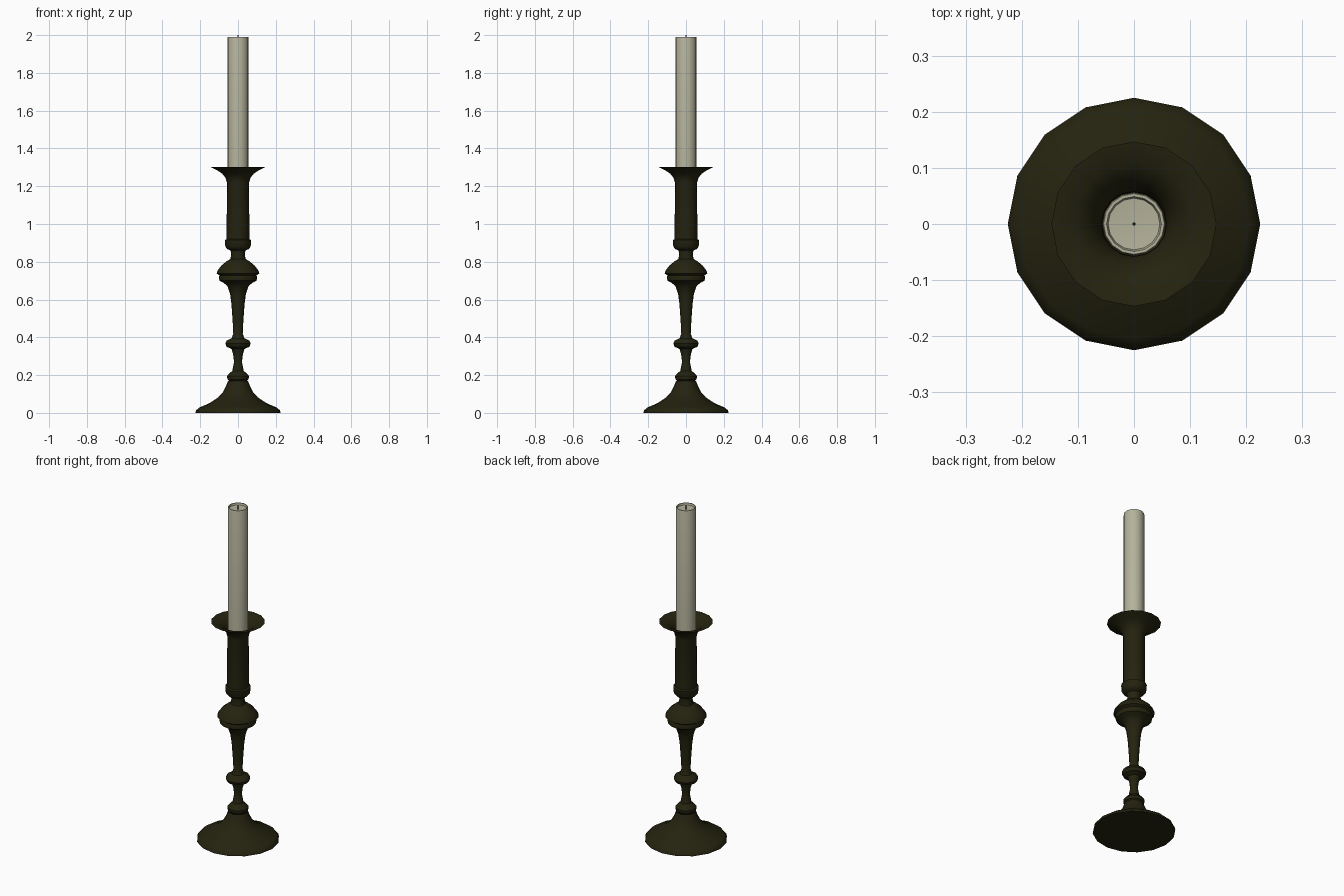
import bpy
import math

cube = bpy.data.objects.get("Cube")
if cube:
    bpy.data.objects.remove(cube)


def material(name, color):
    mat = bpy.data.materials.new(name)
    mat.use_nodes = True
    mat.diffuse_color = (*color, 1)
    mat.node_tree.nodes["Principled BSDF"].inputs["Base Color"].default_value = (*color, 1)
    return mat


def lathe(name, profile, sides, mat, sharp=40):
    """Revolve (radius, height) points around z; radius 0 makes a pole."""
    verts, rings, faces = [], [], []
    for r, z in profile:
        n = sides if r > 0 else 1
        rings.append([len(verts) + i % n for i in range(sides)])
        verts += [(r * math.cos(math.tau * i / sides),
                   r * math.sin(math.tau * i / sides), z) for i in range(n)]
    for low, high in zip(rings, rings[1:]):
        for i in range(sides):
            j = (i + 1) % sides
            corners = [low[i], low[j], high[j], high[i]]
            faces.append(list(dict.fromkeys(corners)))
    mesh = bpy.data.meshes.new(name)
    mesh.from_pydata(verts, [], faces)
    mesh.materials.append(mat)
    obj = bpy.data.objects.new(name, mesh)
    bpy.context.collection.objects.link(obj)
    bpy.ops.object.select_all(action="DESELECT")
    obj.select_set(True)
    bpy.context.view_layer.objects.active = obj
    bpy.ops.object.shade_smooth_by_angle(angle=math.radians(sharp))
    return obj


bronze = material("dark bronze", (0.018, 0.017, 0.005))
wax = material("ivory wax", (0.46, 0.45, 0.33))
char = material("charred wick", (0.01, 0.01, 0.01))

# Flared foot up to its small collar
foot = [(0, 0), (.225, 0), (.222, .014), (.205, .028), (.15, .052), (.105, .082),
        (.08, .11), (.064, .14), (.053, .17)]
lathe("foot", foot, 16, bronze)

# Turned stem with collar, knop and large bulb
stem = [(.045, .168), (.056, .178), (.058, .195), (.045, .21), (.03, .222),
        (.025, .25), (.021, .27), (.026, .31), (.034, .338), (.06, .35),
        (.067, .367), (.06, .382), (.034, .395), (.025, .42), (.028, .48),
        (.035, .58), (.042, .63), (.055, .67), (.075, .688), (.098, .70),
        (.102, .72), (.098, .728), (.113, .738), (.109, .752), (.09, .778),
        (.06, .803), (.04, .815), (.036, .84), (.04, .862)]
lathe("stem", stem, 16, bronze)

# Candle socket with collar, flared drip pan and hollow throat
socket = [(.036, .858), (.058, .868), (.067, .88), (.07, .915), (.06, .92),
          (.059, 1.22), (.066, 1.245), (.085, 1.268), (.11, 1.284), (.147, 1.303),
          (.11, 1.296), (.085, 1.278), (.068, 1.255), (.058, 1.225), (.057, 1.15)]
lathe("socket", socket, 16, bronze)

# Candle with a shallow melted hollow
candle = [(0, 1.14), (.056, 1.14), (.056, 1.983), (.054, 1.99), (.049, 1.99),
          (.046, 1.979), (0, 1.975)]
lathe("candle", candle, 16, wax)

# Wick
lathe("wick", [(.003, 1.97), (.003, 2.0), (0, 2.0)], 8, char)
